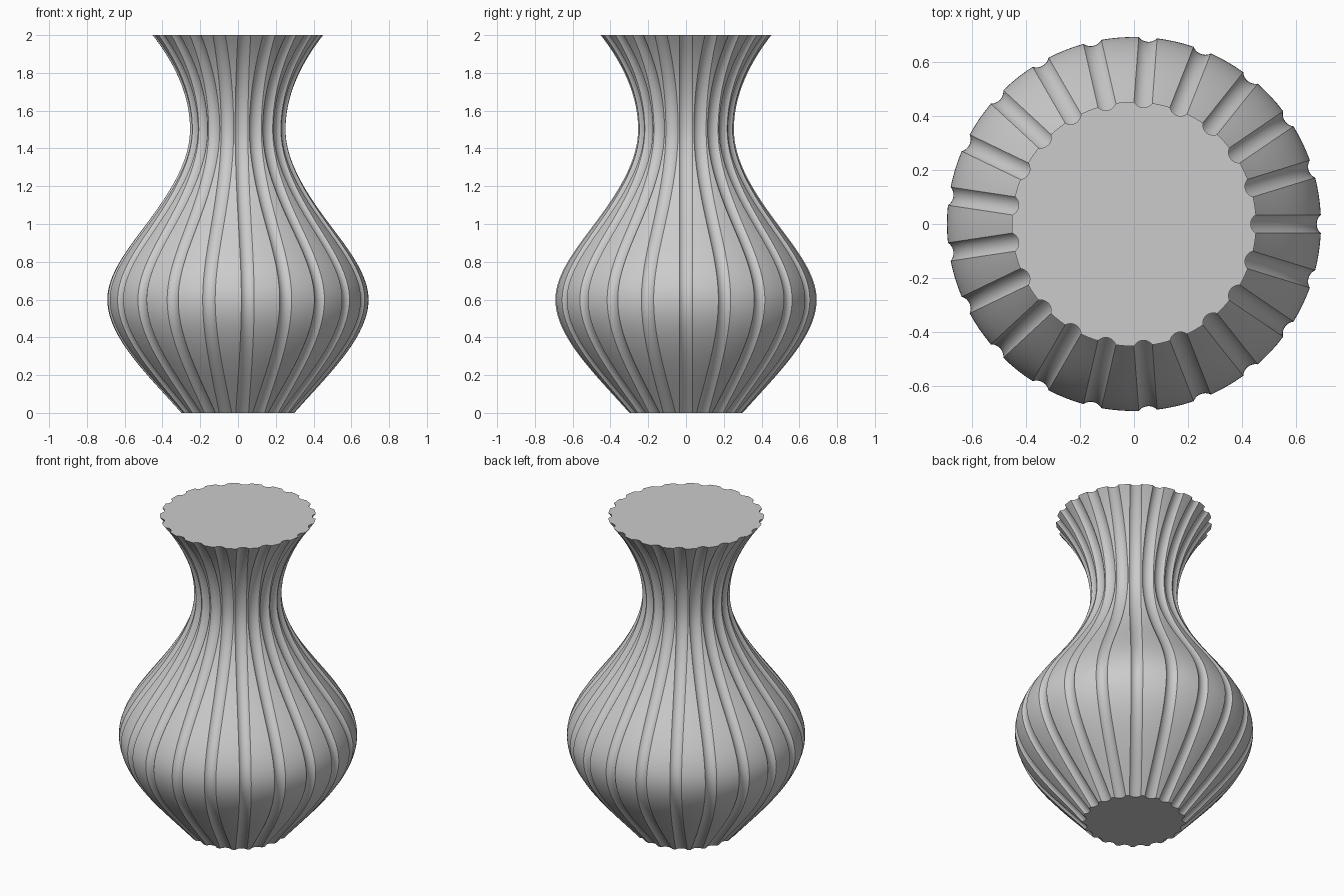
import bpy, bmesh, math

cube = bpy.data.objects.get("Cube")
if cube:
    bpy.data.objects.remove(cube, do_unlink=True)

# Side profile knots: height, radius, slope of radius over height
KNOTS = [(0.0, 0.30, 0.88), (0.6, 0.692, 0.0), (1.0, 0.485, -0.75),
         (1.5, 0.254, 0.0), (2.0, 0.452, 0.78)]
FLUTES = 21
HALF_WIDTH, DEPTH = 0.034, 0.016
RINGS = 80
GROOVE_STEPS, LAND_STEPS = 12, 4


def radius_at(z):
    """Smooth curve through the knots."""
    for (z0, r0, m0), (z1, r1, m1) in zip(KNOTS, KNOTS[1:]):
        if z <= z1:
            h = z1 - z0
            t = (z - z0) / h
            ease = t * t * (3 - 2 * t)
            return (r0 + (r1 - r0) * ease
                    + h * m0 * t * (1 - t) ** 2 - h * m1 * t * t * (1 - t))
    return KNOTS[-1][1]


def ring_points(z):
    """One fluted cross-section: round-bottomed grooves of constant width."""
    r = radius_at(z)
    e = 0.001
    lo, hi = max(z - e, 0), min(z + e, 2)
    slope = (radius_at(hi) - radius_at(lo)) / (hi - lo)
    stretch = math.sqrt(1 + slope * slope)
    arc = (HALF_WIDTH ** 2 + DEPTH ** 2) / (2 * DEPTH)
    swing = math.asin(HALF_WIDTH / arc)
    edge = math.asin(HALF_WIDTH / r)
    pitch = math.tau / FLUTES
    points = []
    for i in range(FLUTES):
        mid = i * pitch
        # Groove, from one sharp edge to the other
        for k in range(GROOVE_STEPS + 1):
            s = arc * math.sin(swing * (2 * k / GROOVE_STEPS - 1))
            d = math.sqrt(arc * arc - s * s) - (arc - DEPTH)
            x = math.sqrt(r * r - s * s) - d * stretch
            points.append((x * math.cos(mid) - s * math.sin(mid),
                           x * math.sin(mid) + s * math.cos(mid), z))
        # Land between this groove and the next
        for k in range(1, LAND_STEPS):
            a = mid + edge + (pitch - 2 * edge) * k / LAND_STEPS
            points.append((r * math.cos(a), r * math.sin(a), z))
    return points


# Solid fluted vase body with flat caps
bm = bmesh.new()
rings = [[bm.verts.new(p) for p in ring_points(2 * j / RINGS)] for j in range(RINGS + 1)]
count = len(rings[0])
for low, high in zip(rings, rings[1:]):
    for i in range(count):
        n = (i + 1) % count
        bm.faces.new((low[i], low[n], high[n], high[i]))
bm.faces.new(rings[0][::-1])
bm.faces.new(rings[-1])

mesh = bpy.data.meshes.new("fluted_vase")
bm.to_mesh(mesh)
bm.free()
vase = bpy.data.objects.new("fluted_vase", mesh)
bpy.context.collection.objects.link(vase)

# Plain grey clay
clay = bpy.data.materials.new("light_grey_clay")
clay.use_nodes = True
colour = (0.6, 0.6, 0.6, 1)
clay.diffuse_color = colour
clay.node_tree.nodes["Principled BSDF"].inputs["Base Color"].default_value = colour
mesh.materials.append(clay)

bpy.ops.object.select_all(action="DESELECT")
vase.select_set(True)
bpy.context.view_layer.objects.active = vase
bpy.ops.object.shade_smooth_by_angle(angle=math.radians(30))
